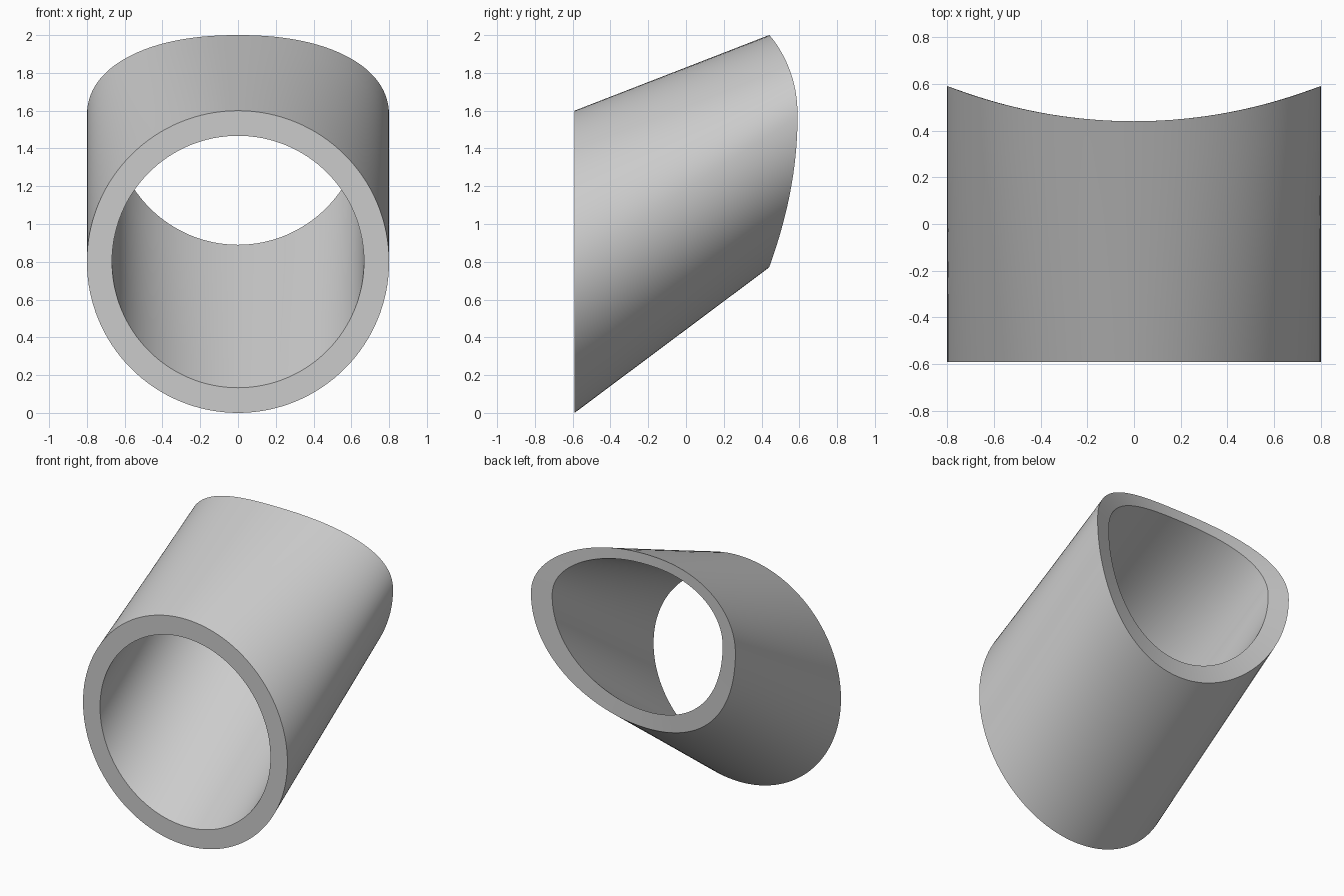
import bpy
import bmesh
from math import sin, cos, pi, sqrt, radians, copysign

SEGMENTS = 128
RINGS = 6
FRONT_Y = -0.59
SADDLE_RADIUS = 2.2

old = bpy.data.objects.get("Cube")
if old:
    bpy.data.objects.remove(old, do_unlink=True)

grey = bpy.data.materials.new("light_grey")
grey.use_nodes = True
colour = (0.6, 0.6, 0.6, 1)
grey.diffuse_color = colour
grey.node_tree.nodes["Principled BSDF"].inputs["Base Color"].default_value = colour


def front_point(angle, radius):
    """Round opening on the flat front."""
    return radius * cos(angle), FRONT_Y, 0.8 + radius * sin(angle)


def back_point(angle, radius, drop):
    """Flattened upper half, round lower half, lying on a concave saddle."""
    c, s = cos(angle), sin(angle)
    if s > 0:
        power = 2 / 2.2
        x = radius * copysign(abs(c) ** power, c)
        z = 1.57 + radius * 0.5375 * s ** power
    else:
        x = radius * c
        z = 1.57 + drop * s
    y = 0.44 + SADDLE_RADIUS - sqrt(SADDLE_RADIUS ** 2 - x * x)
    return x, y, z


def wall(bm, radius, drop):
    """Rings of vertices running from the front opening to the back one."""
    rings = []
    for r in range(RINGS + 1):
        t = r / RINGS
        ring = []
        for i in range(SEGMENTS):
            a = 2 * pi * i / SEGMENTS
            pair = zip(front_point(a, radius), back_point(a, radius, drop))
            ring.append(bm.verts.new([p + (q - p) * t for p, q in pair]))
        rings.append(ring)
    return rings


def bridge(bm, first, second):
    for i in range(SEGMENTS):
        j = (i + 1) % SEGMENTS
        bm.faces.new((first[i], first[j], second[j], second[i]))


# Slanted tube: outer wall, bore and the two rims
bm = bmesh.new()
outer = wall(bm, 0.8, 0.8)
inner = wall(bm, 0.667, 0.68)
loop = outer + inner[::-1]
for k, ring in enumerate(loop):
    bridge(bm, ring, loop[(k + 1) % len(loop)])
bmesh.ops.recalc_face_normals(bm, faces=bm.faces)

mesh = bpy.data.meshes.new("slanted_tube")
bm.to_mesh(mesh)
bm.free()
mesh.materials.append(grey)
tube = bpy.data.objects.new("slanted_tube", mesh)
bpy.context.collection.objects.link(tube)

# Smooth walls with crisp rims
bpy.ops.object.select_all(action="DESELECT")
tube.select_set(True)
bpy.context.view_layer.objects.active = tube
bpy.ops.object.shade_smooth_by_angle(angle=radians(30))
